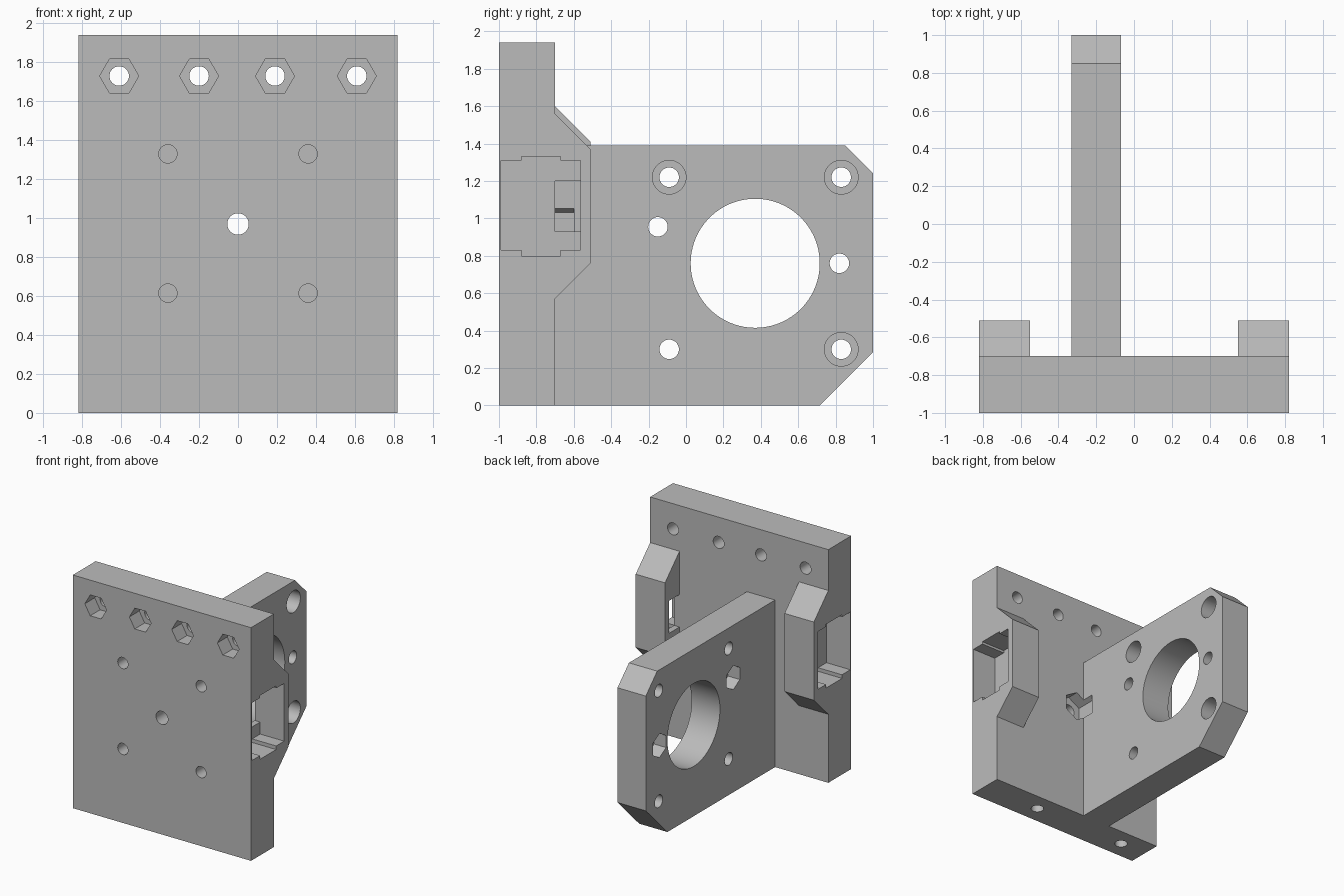
import bpy
import bmesh
from math import cos, sin, pi, radians
from mathutils import Vector

if "Cube" in bpy.data.objects:
    bpy.data.objects.remove(bpy.data.objects["Cube"])

grey = bpy.data.materials.new("plain grey")
grey.use_nodes = True
grey.diffuse_color = (0.5, 0.5, 0.5, 1)
grey.node_tree.nodes["Principled BSDF"].inputs["Base Color"].default_value = (0.5, 0.5, 0.5, 1)


def prism(name, axis, points, lo, hi):
    """Extrude a 2D outline along one axis, from lo to hi."""
    place = {"x": lambda p: (lo, p[0], p[1]),
             "y": lambda p: (p[0], lo, p[1]),
             "z": lambda p: (p[0], p[1], lo)}[axis]
    shift = Vector([hi - lo if a == axis else 0 for a in "xyz"])
    bm = bmesh.new()
    face = bm.faces.new([bm.verts.new(place(p)) for p in points])
    new = bmesh.ops.extrude_face_region(bm, geom=[face], use_keep_orig=True)
    bmesh.ops.translate(bm, vec=shift, verts=[v for v in new["geom"] if isinstance(v, bmesh.types.BMVert)])
    bmesh.ops.recalc_face_normals(bm, faces=bm.faces)
    mesh = bpy.data.meshes.new(name)
    bm.to_mesh(mesh)
    bm.free()
    mesh.materials.append(grey)
    obj = bpy.data.objects.new(name, mesh)
    bpy.context.collection.objects.link(obj)
    return obj


def rect(a0, a1, b0, b1):
    return [(a0, b0), (a1, b0), (a1, b1), (a0, b1)]


def ring(a, b, r, sides=48, turn=0.0):
    return [(a + r * cos(2 * pi * i / sides + turn), b + r * sin(2 * pi * i / sides + turn))
            for i in range(sides)]


def combine(body, other, operation):
    """Apply a boolean and drop the helper."""
    mod = body.modifiers.new("bool", "BOOLEAN")
    mod.operation = operation
    mod.solver = "EXACT"
    mod.object = other
    bpy.context.view_layer.objects.active = body
    bpy.ops.object.modifier_apply(modifier=mod.name)
    bpy.data.objects.remove(other)


# Upright plate
body = prism("motor_bracket", "y", rect(-0.82, 0.82, 0, 1.94), -1, -0.70)

# Arm plate with chamfered corners
arm_outline = [(-0.8, 0), (0.715, 0), (1, 0.285), (1, 1.24), (0.85, 1.39), (-0.8, 1.39)]
combine(body, prism("arm", "x", arm_outline, -0.33, -0.07), "UNION")

# Side bosses, the one on the -x side slightly taller
for side, top in ((1, 1.56), (-1, 1.60)):
    outline = [(-0.8, 0.57), (-0.70, 0.57), (-0.51, 0.76), (-0.51, top - 0.19), (-0.70, top), (-0.8, top)]
    combine(body, prism("boss", "x", outline, *sorted((side * 0.55, side * 0.82))), "UNION")


def cut(axis, points, lo, hi):
    combine(body, prism("cutter", axis, points, lo, hi), "DIFFERENCE")


# Row of bolt holes with nut traps along the top
for x in (-0.61, -0.20, 0.19, 0.61):
    cut("y", ring(x, 1.73, 0.05), -1.1, -0.6)
    cut("y", ring(x, 1.73, 0.10, 6), -1.1, -0.87)

# Blind holes in the front
for x in (-0.36, 0.36):
    for z in (0.615, 1.33):
        cut("y", ring(x, z, 0.047), -1.1, -0.80)

# Centre hole and its nut trap, which bites into the arm
cut("y", ring(0, 0.97, 0.055), -1.1, -0.65)
cut("y", ring(0, 0.97, 0.122, 6, pi / 2), -0.80, -0.60)

# Blind holes in the underside
for x in (-0.58, 0.28):
    cut("z", ring(x, -0.85, 0.05), -0.1, 0.3)

# Stepped side pockets with a window through each boss
pocket = [(-0.99, 0.83), (-0.88, 0.83), (-0.88, 0.80), (-0.67, 0.80), (-0.67, 0.83), (-0.565, 0.83),
          (-0.565, 1.31), (-0.67, 1.31), (-0.67, 1.33), (-0.88, 1.33), (-0.88, 1.31), (-0.99, 1.31)]
for side in (-1, 1):
    cut("x", pocket, *sorted((side * 0.60, side * 0.9)))
    cut("x", rect(-0.70, -0.565, 0.93, 1.20), *sorted((side * 0.5, side * 0.7)))

# Large round opening in the arm
cut("x", ring(0.37, 0.76, 0.345, 96), -0.5, 0.1)

# Mounting holes, three of them counterbored
for y, z, bored in ((-0.09, 1.22, True), (0.83, 1.22, True), (0.83, 0.30, True), (-0.09, 0.30, False)):
    cut("x", ring(y, z, 0.052), -0.5, 0.1)
    if bored:
        cut("x", ring(y, z, 0.09), -0.22, 0.1)

# Small holes with nut traps on the far face of the arm
for y, z in ((-0.15, 0.955), (0.82, 0.76)):
    cut("x", ring(y, z, 0.052), -0.5, 0.1)
    cut("x", ring(y, z, 0.10, 6, pi / 2), -0.5, -0.22)

# Smooth hole walls, sharp edges elsewhere
bpy.ops.object.select_all(action="DESELECT")
body.select_set(True)
bpy.context.view_layer.objects.active = body
bpy.ops.object.shade_smooth_by_angle(angle=radians(30))
